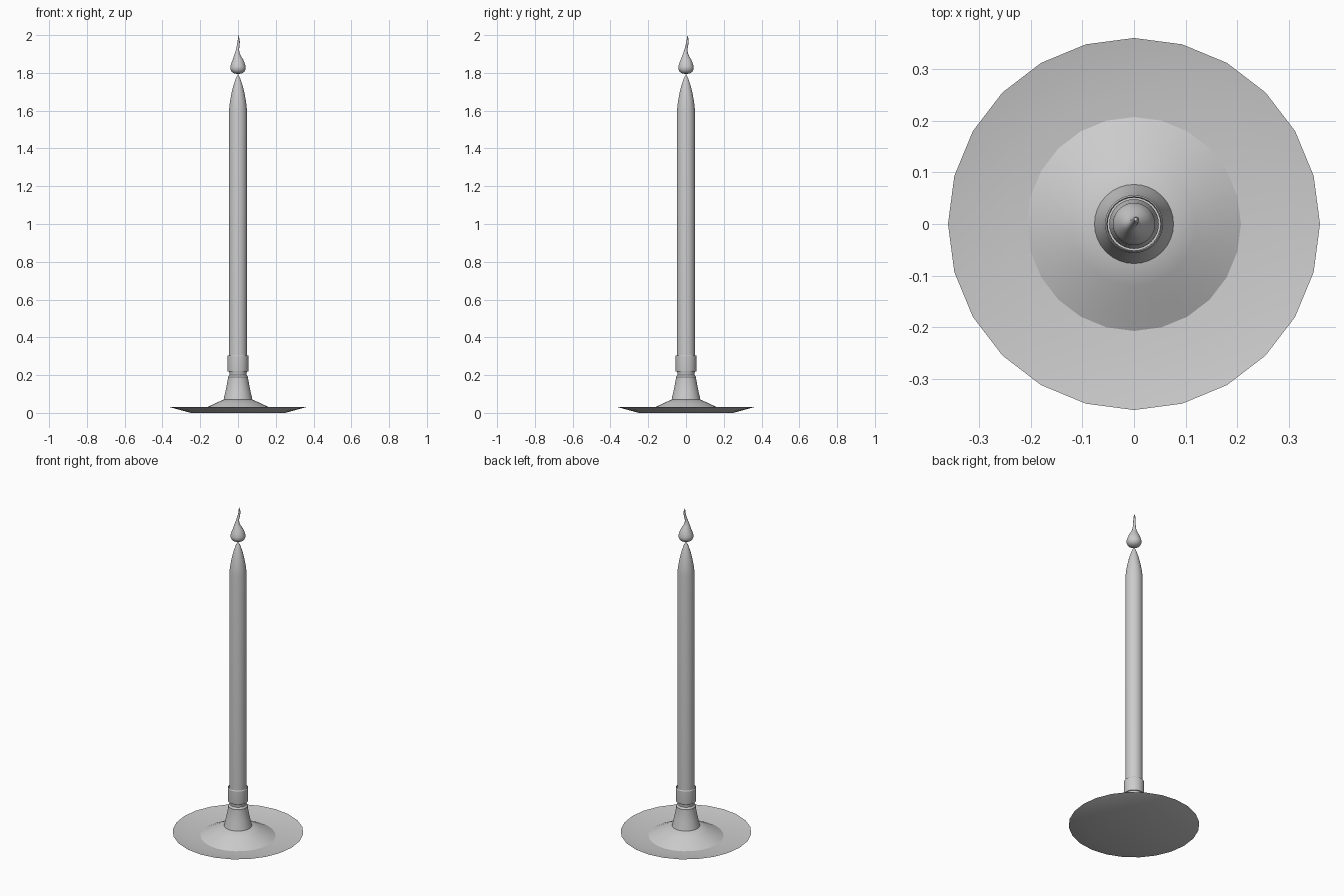
import bpy
import bmesh
import math
from mathutils import Vector

cube = bpy.data.objects.get("Cube")
if cube:
    bpy.data.objects.remove(cube, do_unlink=True)

grey = bpy.data.materials.new("plain grey")
grey.use_nodes = True
colour = (0.6, 0.6, 0.6, 1)
grey.diffuse_color = colour
grey.node_tree.nodes["Principled BSDF"].inputs["Base Color"].default_value = colour


def lathe(name, profile, sides=24, sharp=30, centre=None):
    """Turn (radius, height) points round z; centre(z) shifts each ring sideways."""
    bm = bmesh.new()
    rings = []
    for radius, z in profile:
        shift = centre(z) if centre else Vector((0, 0, 0))
        if radius == 0:
            rings.append([bm.verts.new(shift + Vector((0, 0, z)))])
            continue
        ring = []
        for i in range(sides):
            a = math.tau * i / sides
            ring.append(bm.verts.new(
                shift + Vector((radius * math.cos(a), radius * math.sin(a), z))))
        rings.append(ring)
    for low, high in zip(rings, rings[1:]):
        for i in range(sides):
            j = (i + 1) % sides
            corners = [low[i % len(low)], low[j % len(low)],
                       high[j % len(high)], high[i % len(high)]]
            bm.faces.new(list(dict.fromkeys(corners)))
    bmesh.ops.recalc_face_normals(bm, faces=bm.faces)
    mesh = bpy.data.meshes.new(name)
    bm.to_mesh(mesh)
    bm.free()
    mesh.materials.append(grey)
    obj = bpy.data.objects.new(name, mesh)
    bpy.context.collection.objects.link(obj)
    bpy.ops.object.select_all(action='DESELECT')
    obj.select_set(True)
    bpy.context.view_layer.objects.active = obj
    bpy.ops.object.shade_smooth_by_angle(angle=math.radians(sharp))
    return obj


# Shallow drip dish
lathe("drip_dish", [(0, 0), (0.25, 0), (0.36, 0.03), (0.25, 0.008), (0, 0.008)])

# Sloping foot
lathe("foot", [(0, 0.006), (0.207, 0.008), (0.165, 0.029), (0.12, 0.051),
               (0.077, 0.07), (0, 0.07)])

# Tapered stem with a ring and a groove
lathe("stem", [(0, 0.068), (0.077, 0.068), (0.065, 0.12), (0.054, 0.178),
               (0.054, 0.19), (0.046, 0.2), (0.046, 0.213), (0.05, 0.222),
               (0, 0.222)], 32)

# Open socket holding the candle
lathe("socket", [(0, 0.22), (0.055, 0.22), (0.056, 0.226), (0.056, 0.3),
                 (0.053, 0.305), (0.051, 0.3), (0.051, 0.23), (0, 0.23)], 32)

# Candle with a pointed top
lathe("candle", [(0, 0.225), (0.048, 0.225), (0.048, 1.6), (0.043, 1.645),
                 (0.035, 1.69), (0.024, 1.735), (0.012, 1.77), (0.003, 1.789),
                 (0, 1.793)], 32, 40)


# Teardrop flame with a wavering tip
def waver(z):
    t = max(0, (z - 1.87) / 0.13)
    s = 0.004 * math.sin(t * 6)
    return Vector((-s, 0.006 * t - s, 0))


lathe("flame", [(0, 1.794), (0.02, 1.797), (0.034, 1.806), (0.041, 1.82),
                (0.041, 1.833), (0.036, 1.85), (0.028, 1.87), (0.019, 1.888),
                (0.012, 1.905), (0.008, 1.925), (0.007, 1.945), (0.006, 1.965),
                (0.004, 1.983), (0, 2.0)], 20, 60, waver)
